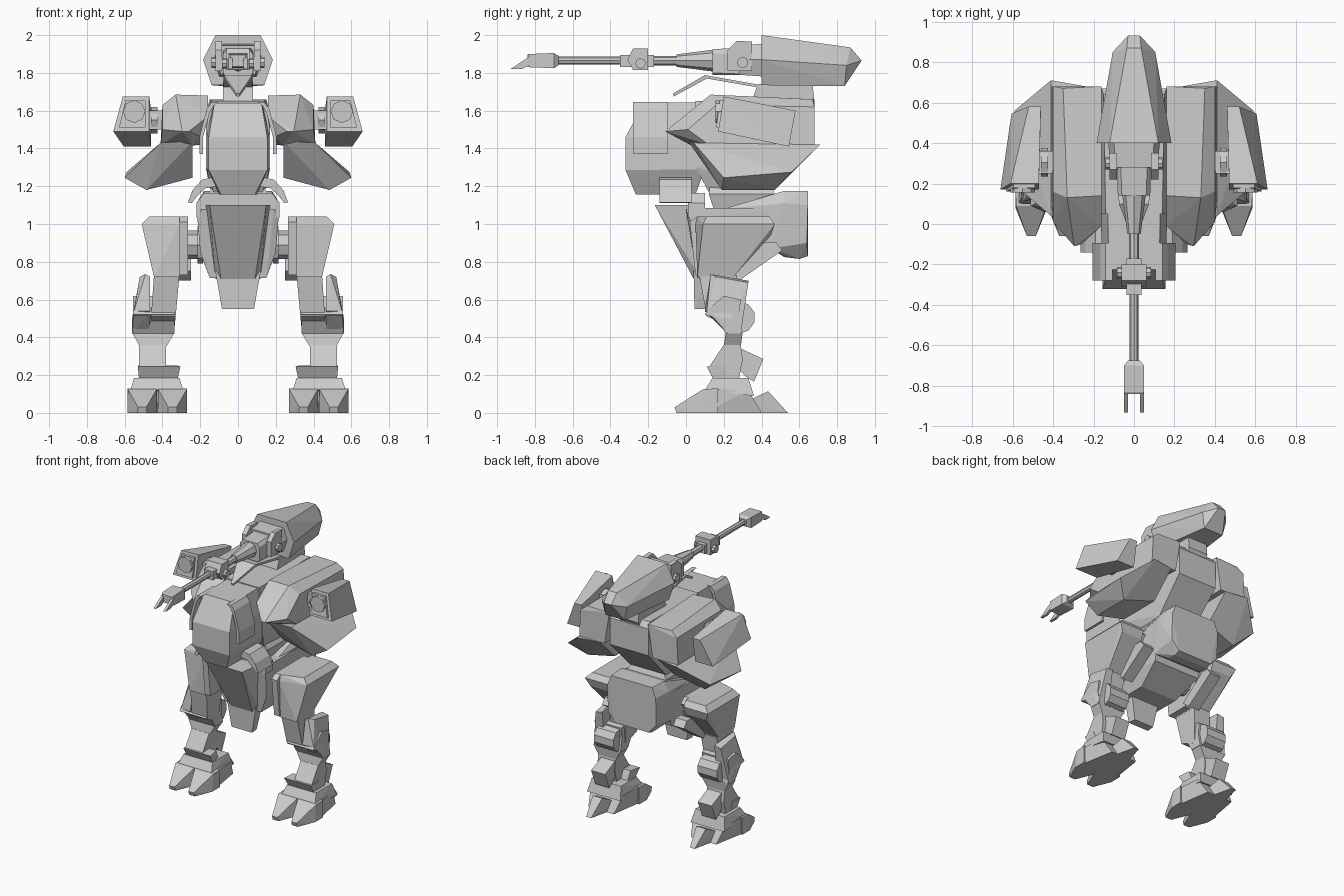
import bpy, bmesh
from mathutils import Vector, Matrix


def finish(name, bm, mirror):
    bmesh.ops.recalc_face_normals(bm, faces=bm.faces)
    me = bpy.data.meshes.new(name)
    bm.to_mesh(me)
    bm.free()
    ob = bpy.data.objects.new(name, me)
    bpy.context.collection.objects.link(ob)
    if mirror:
        ob.modifiers.new("mirror", "MIRROR").use_mirror_merge = False
    return ob


def hull(name, pts, mirror=True):
    """Faceted convex armour block; mirrored to the other side by default."""
    bm = bmesh.new()
    for p in pts:
        bm.verts.new(p)
    bmesh.ops.convex_hull(bm, input=bm.verts)
    loose = [v for v in bm.verts if not v.link_faces]
    bmesh.ops.delete(bm, geom=loose, context='VERTS')
    bmesh.ops.dissolve_limit(bm, angle_limit=0.03, verts=bm.verts, edges=bm.edges)
    return finish(name, bm, mirror)


def centre(name, pts):
    """Block symmetric about x = 0, given its right half."""
    return hull(name, pts + [(-x, y, z) for x, y, z in pts], False)


def box(name, x, y, z, mirror=True):
    return hull(name, [(a, b, c) for a in x for b in y for c in z], mirror)


def extrude(name, pts, vec, mirror):
    bm = bmesh.new()
    face = bm.faces.new([bm.verts.new(p) for p in pts])
    ext = bmesh.ops.extrude_face_region(bm, geom=[face])
    bmesh.ops.translate(bm, vec=vec,
                        verts=[g for g in ext['geom'] if isinstance(g, bmesh.types.BMVert)])
    return finish(name, bm, mirror)


def side_prism(name, profile, x0, x1, mirror=True):
    """Profile in (y, z), extruded along x."""
    return extrude(name, [(x0, y, z) for y, z in profile], (x1 - x0, 0, 0), mirror)


def front_prism(name, profile, y0, y1, mirror=True):
    """Profile in (x, z), extruded along y."""
    return extrude(name, [(x, y0, z) for x, z in profile], (0, y1 - y0, 0), mirror)


def bar(name, a, b, r1, r2=None, n=8, mirror=False):
    a, b = Vector(a), Vector(b)
    d = b - a
    m = Matrix.Translation((a + b) / 2) @ d.to_track_quat('Z', 'Y').to_matrix().to_4x4()
    bm = bmesh.new()
    bmesh.ops.create_cone(bm, cap_ends=True, segments=n, radius1=r1,
                          radius2=r1 if r2 is None else r2, depth=d.length, matrix=m)
    return finish(name, bm, mirror)


# --- turret housing
centre("turret_housing", [(.12, .40, 2.0), (.185, .40, 1.87), (.14, .40, 1.735),
                          (.035, .87, 1.935), (.03, .93, 1.865), (.105, .85, 1.84), (.08, .84, 1.73)])
centre("turret_collar", [(.09, .28, 1.945), (.115, .28, 1.87), (.09, .28, 1.79),
                         (.10, .42, 1.955), (.13, .42, 1.87), (.10, .42, 1.78)])
centre("mantlet", [(.06, .14, 1.925), (.08, .14, 1.90), (.08, .14, 1.80), (.07, .14, 1.79),
                   (.07, .40, 1.94), (.085, .40, 1.90), (.085, .40, 1.79)])
side_prism("trunnion_plate", [(.22, 1.81), (.22, 1.92), (.27, 1.97), (.35, 1.965), (.35, 1.81)], .085, .12)
bar("trunnion_pin", (.08, .30, 1.855), (.14, .30, 1.855), .03, mirror=True)
centre("chin_plate_front", [(.008, -.07, 1.69), (.008, -.065, 1.675), (.075, .10, 1.788), (.075, .11, 1.77)])
centre("chin_plate_rear", [(.075, .10, 1.788), (.075, .11, 1.77), (.08, .40, 1.735), (.08, .40, 1.72)])

# --- cannon
Z = 1.865
bar("barrel_sleeve", (0, .16, Z), (0, -.05, Z), .06, .033)
bar("barrel_rear", (0, -.05, Z), (0, -.20, Z), .025)
box("barrel_clamp_core", (-.036, .036), (-.35, -.17), (1.83, 1.895), False)
side_prism("barrel_clamp", [(-.28, 1.815), (-.31, 1.87), (-.28, 1.93), (-.20, 1.93), (-.20, 1.815)],
           -.062, .062, False)
bar("clamp_pin", (-.085, -.24, 1.85), (.085, -.24, 1.85), .028)
bar("barrel_front", (0, -.34, Z), (0, -.70, Z), .021)
centre("muzzle", [(.05, -.83, 1.90), (.05, -.83, 1.83), (.05, -.70, 1.905), (.05, -.70, 1.825),
                  (.03, -.675, 1.89), (.03, -.675, 1.84), (.04, -.84, 1.895), (.04, -.84, 1.835)])
side_prism("muzzle_prong", [(-.83, 1.885), (-.87, 1.86), (-.93, 1.82), (-.87, 1.82), (-.83, 1.84)], .03, .05)

# --- neck and torso
side_prism("neck", [(.33, 1.60), (.38, 1.74), (.67, 1.74), (.68, 1.65), (.64, 1.58)], -.08, .08, False)
centre("cockpit", [(.125, -.225, 1.64), (.13, .12, 1.645), (.155, -.32, 1.46), (.155, -.32, 1.285),
                   (.09, -.265, 1.155), (.10, .05, 1.155), (.165, .10, 1.48), (.165, .10, 1.29)])
centre("rear_torso", [(.14, .05, 1.65), (.17, .05, 1.5), (.17, .05, 1.3), (.15, .64, 1.66),
                      (.16, .67, 1.62), (.16, .67, 1.42), (.15, .45, 1.19), (.13, .12, 1.17)])
front_prism("cheek_armour", [(.105, 1.645), (.14, 1.645), (.165, 1.61), (.205, 1.46), (.205, 1.37),
                             (.185, 1.37), (.185, 1.46), (.15, 1.59), (.13, 1.625)], -.28, -.095)
front_prism("waist_fender", [(.10, 1.20), (.10, 1.255), (.19, 1.235), (.24, 1.18), (.265, 1.115),
                             (.245, 1.11), (.215, 1.15), (.17, 1.19)], -.14, .03)

# --- shoulders and arms
hull("shoulder", [(.16, .14, 1.68), (.33, .13, 1.685), (.40, .16, 1.63), (.16, .68, 1.66),
                  (.35, .67, 1.66), (.40, .68, 1.62), (.16, -.01, 1.57), (.19, -.01, 1.46),
                  (.26, -.10, 1.49), (.295, -.11, 1.49), (.40, .01, 1.50), (.24, .03, 1.415),
                  (.41, .12, 1.42), (.41, .68, 1.42), (.20, .68, 1.42)])
hull("shoulder_shield", [(.24, .01, 1.44), (.41, .04, 1.43), (.41, .71, 1.42), (.24, .68, 1.42),
                         (.24, .18, 1.245), (.24, .50, 1.245), (.485, .19, 1.18), (.485, .47, 1.18),
                         (.60, .20, 1.245), (.59, .56, 1.275)])
box("arm_link", (.38, .49), (.25, .36), (1.50, 1.60))
bar("arm_link_band", (.425, .305, 1.55), (.46, .305, 1.55), .07, mirror=True)
hull("arm_pod", [(.66, .17, 1.49), (.61, .20, 1.675), (.47, .20, 1.675), (.47, .17, 1.49),
                 (.52, .58, 1.60), (.46, .58, 1.60), (.46, .545, 1.41), (.605, .545, 1.41)])
hull("pod_front_plate", [(.63, .16, 1.51), (.595, .178, 1.655), (.49, .178, 1.655), (.49, .16, 1.51),
                         (.63, .2, 1.51), (.595, .21, 1.655), (.49, .21, 1.655), (.49, .2, 1.51)])
bar("pod_lens", (.55, .155, 1.595), (.55, .22, 1.595), .06, mirror=True)

# --- waist and pelvis
centre("waist", [(.12, .13, 1.22), (.12, .44, 1.22), (.16, .12, 1.16), (.16, .47, 1.16),
                 (.13, .16, 1.04), (.13, .44, 1.04)])
centre("pelvis", [(.19, .0, 1.08), (.215, .02, 1.03), (.215, .10, 1.085), (.21, .52, 1.08),
                  (.20, .05, .85), (.15, .06, .715), (.15, .26, .715), (.19, .45, .82)])
centre("pelvis_rear", [(.18, .52, 1.175), (.17, .645, 1.175), (.22, .52, 1.11), (.20, .645, 1.10),
                       (.19, .20, 1.08), (.20, .64, .90), (.14, .645, .83), (.14, .60, .815),
                       (.14, .52, .825), (.20, .45, .87)])
front_prism("pelvis_collar", [(-.18, 1.165), (.18, 1.165), (.22, 1.11), (.22, 1.035), (-.22, 1.035),
                              (-.22, 1.11)], .01, .10, False)
centre("groin_plate", [(.15, -.165, 1.10), (.17, .01, 1.10), (.09, .04, .71), (.12, .08, .71)])
centre("groin_tip", [(.12, .04, .75), (.12, .12, .75), (.085, .045, .55), (.08, .105, .55)])
bar("hip_axle", (.16, .22, .89), (.33, .22, .89), .075, mirror=True)
bar("hip_ring", (.185, .22, .89), (.215, .22, .89), .10, mirror=True)

# --- legs
hull("thigh", [(.47, .11, 1.04), (.305, .06, 1.04), (.47, .44, 1.04), (.305, .44, 1.04),
               (.51, .09, 1.0), (.51, .47, 1.0), (.31, .05, 1.0), (.31, .47, 1.0),
               (.48, .45, .94), (.31, .45, .94), (.445, .06, .72), (.31, .06, .72),
               (.445, .25, .72), (.31, .25, .72)])
side_prism("thigh_inner_panel", [(.02, 1.01), (.06, 1.04), (.40, 1.04), (.44, 1.0), (.22, .73), (.05, .73)],
           .265, .31)
side_prism("thigh_piston", [(.22, .75), (.28, .70), (.51, .86), (.475, .905), (.42, .905)], .25, .34)
hull("knee_link", [(.31, .07, .73), (.445, .07, .73), (.31, .27, .73), (.445, .27, .73),
                   (.33, .11, .51), (.46, .11, .51), (.335, .24, .46), (.46, .24, .46)])
side_prism("shin_upper", [(.11, .54), (.10, .52), (.16, .505), (.21, .42), (.30, .42), (.28, .52), (.29, .60),
                          (.20, .62)], .335, .555)
hull("knee_guard", [(.465, .13, .72), (.49, .13, .735), (.52, .16, .72), (.465, .33, .70), (.52, .33, .69),
                    (.465, .10, .54), (.55, .11, .54), (.56, .16, .505), (.465, .16, .505), (.56, .24, .50),
                    (.56, .22, .42), (.56, .29, .42), (.47, .22, .42), (.47, .29, .42)])
bar("knee_drum", (.35, .28, .505), (.51, .28, .505), .086, n=10, mirror=True)
hull("shin_taper", [(.335, .21, .425), (.56, .21, .425), (.335, .30, .425), (.56, .30, .425),
                    (.38, .20, .35), (.52, .20, .35), (.38, .29, .35), (.52, .29, .35)])
side_prism("shin_lower", [(.20, .36), (.29, .36), (.30, .28), (.27, .13), (.17, .13), (.12, .24)], .38, .525)
hull("ankle_guard", [(.305, .11, .245), (.53, .11, .245), (.33, .17, .13), (.52, .17, .13),
                     (.32, .20, .25), (.53, .20, .25), (.33, .25, .13), (.52, .25, .13)])
side_prism("heel_spur", [(.28, .345), (.41, .285), (.36, .165), (.32, .19), (.27, .24)], .385, .50)

# --- feet
hull("foot_top", [(.31, .14, .185), (.31, .33, .185), (.55, .14, .185), (.55, .33, .185),
                  (.29, .10, .12), (.29, .36, .09), (.57, .10, .12), (.57, .36, .09)])
hull("foot_base", [(.275, .13, .125), (.58, .13, .125), (.29, .33, .12), (.56, .33, .12),
                   (.275, .10, 0), (.585, .10, 0), (.32, .40, 0), (.53, .40, 0)])
for label, c in (("inner", .347), ("outer", .507)):
    hull("toe_" + label, [(c + s * w, y, z) for s in (-1, 1) for w, y, z in
                          ((.076, .09, .125), (.078, .17, .13), (.078, .17, 0), (.078, .08, 0),
                           (.022, -.06, .03), (.025, -.05, 0))])
hull("heel", [(.36, .32, .06), (.50, .32, .06), (.36, .32, 0), (.50, .32, 0), (.39, .435, .115),
              (.47, .435, .115), (.41, .54, 0), (.45, .54, 0)])
